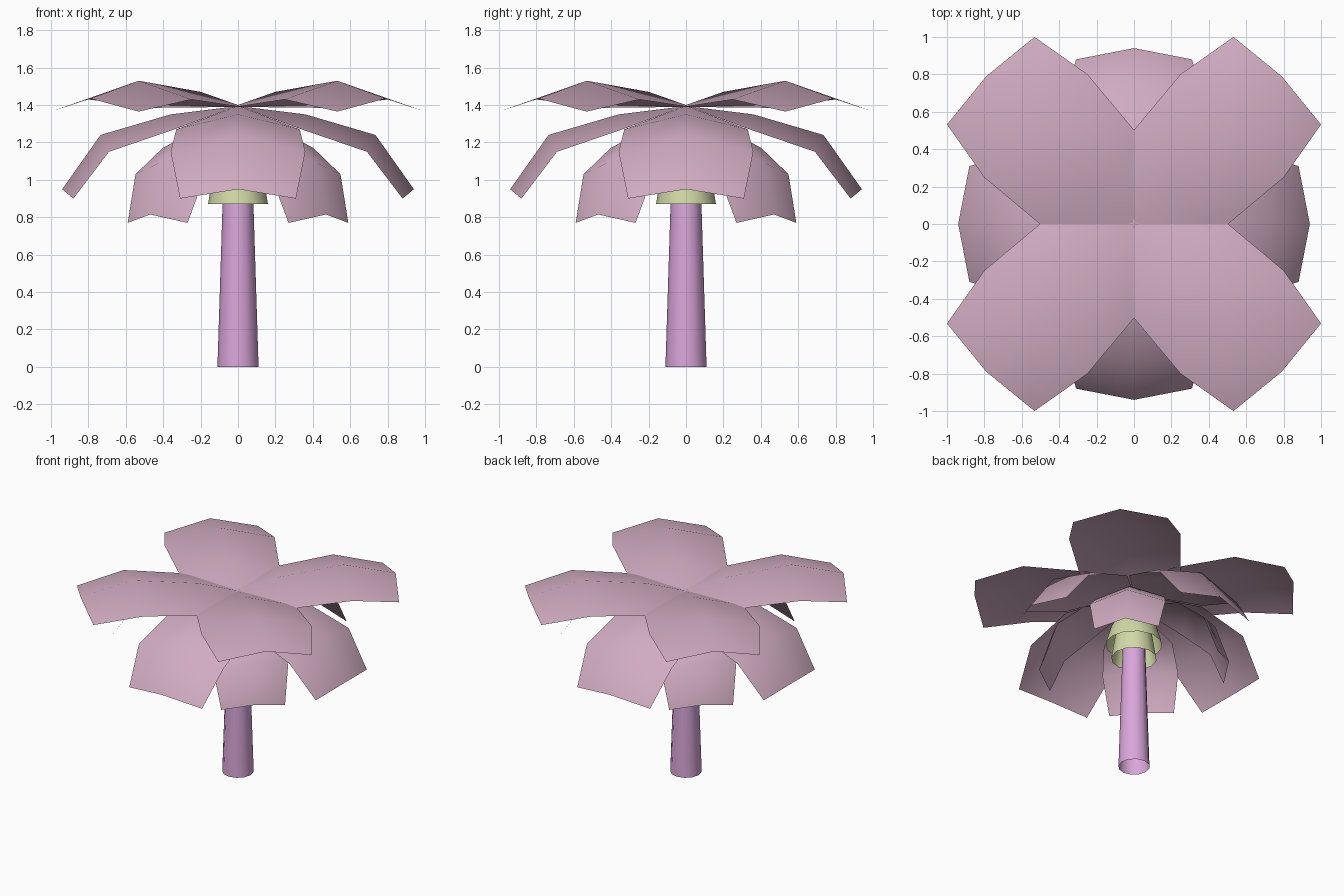
import bpy, math

if "Cube" in bpy.data.objects:
    bpy.data.objects.remove(bpy.data.objects["Cube"])


def material(name, rgb):
    m = bpy.data.materials.new(name)
    m.diffuse_color = (*rgb, 1)
    m.use_nodes = True
    m.node_tree.nodes["Principled BSDF"].inputs["Base Color"].default_value = m.diffuse_color
    return m


PINK = material("dusty pink", (0.63, 0.41, 0.53))
ORCHID = material("orchid", (0.70, 0.38, 0.70))
GREEN = material("pale green", (0.65, 0.71, 0.39))


def make(name, verts, faces, mat):
    mesh = bpy.data.meshes.new(name)
    mesh.from_pydata(verts, [], faces)
    mesh.materials.append(mat)
    obj = bpy.data.objects.new(name, mesh)
    bpy.context.collection.objects.link(obj)
    bpy.ops.object.select_all(action='DESELECT')
    obj.select_set(True)
    bpy.context.view_layer.objects.active = obj
    bpy.ops.object.shade_smooth_by_angle(angle=math.radians(40))
    return obj


def tube(name, rings, sides, mat):
    """Open round shell through (radius, height) rings."""
    verts = [(r * math.cos(2 * math.pi * i / sides), r * math.sin(2 * math.pi * i / sides), z)
             for r, z in rings for i in range(sides)]
    faces = [(k * sides + i, k * sides + (i + 1) % sides,
              (k + 1) * sides + (i + 1) % sides, (k + 1) * sides + i)
             for k in range(len(rings) - 1) for i in range(sides)]
    return make(name, verts, faces, mat)


def frond_tier(name, base_z, rows, start):
    """Four folded leaves; each row is (rib out, rib z, edge out, edge half width, edge z)."""
    for n in range(4):
        verts = [(0, 0, base_z)]
        for rib, rib_z, out, half, edge_z in rows:
            verts += [(out, -half, edge_z), (rib, 0, rib_z), (out, half, edge_z)]
        faces = [(0, 1, 2), (0, 2, 3)]
        for k in range(len(rows) - 1):
            a = 1 + 3 * k
            faces += [(a, a + 3, a + 4, a + 1), (a + 1, a + 4, a + 5, a + 2)]
        leaf = make(f"{name}_{n + 1}", verts, faces, PINK)
        leaf.rotation_euler.z = math.radians(start + 90 * n)


# Trunk and the two flared collars under the crown
tube("trunk", [(0.11, 0), (0.08, 0.95), (0.07, 1.3)], 12, ORCHID)
tube("lower_collar", [(0.16, 0.87), (0.13, 1.06)], 12, GREEN)
tube("upper_collar", [(0.20, 0.98), (0.16, 1.12), (0.08, 1.25)], 12, GREEN)

# Crown: raised diagonal leaves, drooping side leaves, hanging diagonal leaves
frond_tier("top_leaf", 1.39, [(0.28, 1.47, 0.29, 0.35, 1.385),
                              (0.75, 1.53, 0.742, 0.39, 1.43),
                              (1.117, 1.435, 1.083, 0.331, 1.365)], 45)
frond_tier("middle_leaf", 1.395, [(0.36, 1.35, 0.34, 0.33, 1.27),
                                  (0.735, 1.24, 0.69, 0.36, 1.15),
                                  (0.94, 0.95, 0.88, 0.31, 0.90)], 0)
frond_tier("lower_leaf", 1.30, [(0.36, 1.25, 0.33, 0.24, 1.17),
                                (0.57, 1.10, 0.51, 0.265, 1.03),
                                (0.665, 0.815, 0.608, 0.226, 0.77)], 45)
